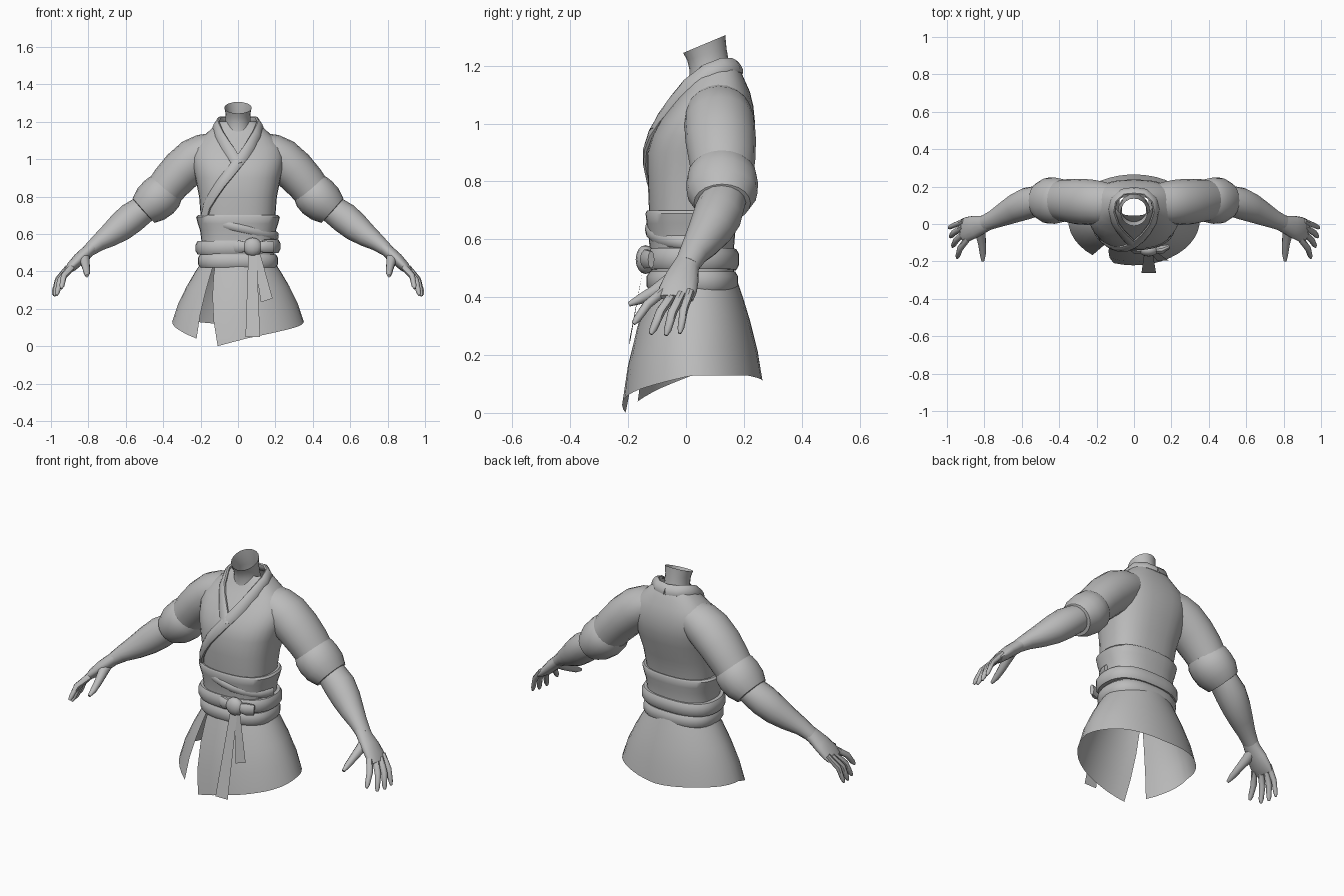
import bpy, bmesh, math
from mathutils import Vector

if "Cube" in bpy.data.objects:
    bpy.data.objects.remove(bpy.data.objects["Cube"])

grey = bpy.data.materials.new("plain grey")
grey.diffuse_color = (0.5, 0.5, 0.5, 1)
grey.use_nodes = True
grey.node_tree.nodes["Principled BSDF"].inputs["Base Color"].default_value = grey.diffuse_color


def finish(name, bm, angle=45):
    bmesh.ops.recalc_face_normals(bm, faces=bm.faces)
    me = bpy.data.meshes.new(name)
    bm.to_mesh(me)
    bm.free()
    me.materials.append(grey)
    me.shade_smooth()
    me.set_sharp_from_angle(angle=math.radians(angle))
    ob = bpy.data.objects.new(name, me)
    bpy.context.collection.objects.link(ob)
    return ob


def skin(name, rings, closed=True, caps=False, angle=45):
    """Bridge rows of points into a surface."""
    bm = bmesh.new()
    rows = [[bm.verts.new(p) for p in r] for r in rings]
    n = len(rows[0])
    for a, b in zip(rows, rows[1:]):
        for i in range(n if closed else n - 1):
            j = (i + 1) % n
            bm.faces.new((a[i], a[j], b[j], b[i]))
    if caps:
        bm.faces.new(rows[0])
        bm.faces.new(rows[-1])
    return finish(name, bm, angle)


def tube(name, pts, radii, n=16, ref=None, caps=True):
    """Loft ellipses along a path; radii are (along ref, across ref)."""
    pts = [Vector(p) for p in pts]
    rings = []
    for i, (p, (a, b)) in enumerate(zip(pts, radii)):
        d = (pts[min(i + 1, len(pts) - 1)] - pts[max(i - 1, 0)]).normalized()
        u = Vector(ref(p) if ref else (0, 1, 0))
        u = (u - d * u.dot(d)).normalized()
        v = d.cross(u)
        ts = [2 * math.pi * k / n for k in range(n)]
        rings.append([p + u * a * math.cos(t) + v * b * math.sin(t) for t in ts])
    return skin(name, rings, caps=caps)


def spow(c, e):
    return math.copysign(abs(c) ** e, c)


def body(name, rows, n=32, e=0.8, tilt=0.0):
    """Stack of rounded cross-sections: (z, half width, centre y, half depth)."""
    rings = []
    for z, rx, cy, ry in rows:
        ring = []
        for k in range(n):
            t = 2 * math.pi * k / n
            x, y = rx * spow(math.cos(t), e), cy + ry * spow(math.sin(t), e)
            ring.append((x, y, z + tilt * x))
        rings.append(ring)
    return skin(name, rings)


def lerp_table(tab, q):
    for a, b in zip(tab, tab[1:]):
        if q <= b[0]:
            f = max(0, (q - a[0]) / (b[0] - a[0]))
            return [m + (k - m) * f for m, k in zip(a[1:], b[1:])]
    return list(tab[-1][1:])


# Jacket torso
torso = [(.45, .185, .025, .135), (.58, .185, .02, .138), (.70, .2, .02, .148),
         (.80, .208, .03, .162), (.90, .228, .045, .178), (.96, .243, .06, .175),
         (1.01, .25, .075, .163), (1.06, .24, .09, .143), (1.11, .2, .103, .118),
         (1.15, .155, .108, .095), (1.18, .125, .11, .08), (1.2, .1, .11, .065)]
body("jacket_torso", torso)


def chest(x, z, lift=0.006):
    rx, cy, ry = lerp_table(torso, z)
    return (x, cy - ry * max(0, 1 - abs(x / rx) ** 2.5) ** 0.4 - lift, z)


# Neck, open at the top
n = 20
neck = []
for z, rx, cy, ry, slope in [(1.06, .085, .075, .085, 0), (1.14, .075, .085, .075, .1),
                             (1.2, .066, .08, .068, .2), (1.24, .066, .072, .068, .3),
                             (1.275, .073, .063, .073, .42)]:
    neck.append([(rx * math.cos(2 * math.pi * k / n), cy + ry * math.sin(2 * math.pi * k / n),
                  z + slope * ry * math.sin(2 * math.pi * k / n)) for k in range(n)])
skin("neck", neck, closed=True)

# Collar bands wrapping from the nape across the chest
nape = [(0, .178, 1.195), (.06, .17, 1.2), (.105, .13, 1.2), (.118, .075, 1.18)]


def outward(p):
    return (p.x, p.y - .09, .06)


for name, s, front in [
        ("collar_under", -1, [(-.1, 1.13), (-.07, 1.08), (-.035, 1.03), (.0, .97)]),
        ("collar_over", 1, [(.1, 1.13), (.065, 1.07), (.03, 1.02), (-.01, .97), (-.05, .92),
                            (-.09, .87), (-.13, .81), (-.165, .75), (-.18, .69)])]:
    path = [(s * x, y, z) for x, y, z in nape] + [chest(x, z) for x, z in front]
    tube(name, path, [(.014, .03)] * len(path), 10, outward)

# Waist sash and two belts
body("waist_sash", [(.47, .195, .022, .145), (.56, .195, .02, .145), (.62, .203, .02, .15),
                    (.655, .215, .02, .156), (.69, .224, .02, .16), (.7, .215, .02, .155),
                    (.695, .19, .02, .135)])
fold = [(math.sin(a) * .208, .02 - math.cos(a) * .152, .635 - .045 * math.sin(a))
        for a in [math.radians(d) for d in range(-90, 91, 15)]]
tube("sash_fold", fold, [(.01, .022)] * len(fold), 8, lambda p: (p.x, p.y - .02, 0))
for name, zc, rx, ry, h in [("upper_belt", .53, .226, .162, .036),
                            ("lower_belt", .455, .214, .158, .034)]:
    body(name, [(zc - h, rx - .035, .022, ry - .035), (zc - h, rx - .01, .022, ry - .01),
                (zc - h * .5, rx, .022, ry), (zc + h * .5, rx, .022, ry),
                (zc + h, rx - .01, .022, ry - .01), (zc + h, rx - .035, .022, ry - .035)],
         tilt=.02 if zc > .5 else 0)

# Belt knot
bm = bmesh.new()
bmesh.ops.create_uvsphere(bm, u_segments=12, v_segments=8, radius=1)
for v in bm.verts:
    v.co = Vector((.078 + .052 * v.co.x, -.14 + .034 * v.co.y, .53 + .05 * v.co.z))
finish("belt_knot", bm)
for s in (-1, 1):
    tube("knot_loop", [(.078 + s * .03, -.14, .53), (.078 + s * .07, -.138, .532),
                       (.078 + s * .11, -.12, .53)], [(.018, .026), (.022, .034), (.012, .03)], 10)

# Hanging belt ends
for name, top, bottom in [
        ("long_belt_end", (.055, .1, -.152, .49), (.04, .118, -.262, .05)),
        ("short_belt_end", (.085, .12, -.15, .49), (.122, .185, -.195, .235))]:
    rows = []
    for i in range(5):
        x0, x1, y, z = [a + (b - a) * i / 4 for a, b in zip(top, bottom)]
        rows.append([(x0, y, z), (x1, y, z + (.02 * i / 4 if "short" in name else 0))])
    skin(name, rows, closed=False)

# Wrapped skirt with a slit at the front
hem = [(-18, 0.0), (10, .045), (40, .08), (90, .13), (140, .13), (180, .11),
       (220, .13), (270, .13), (300, .08), (321, .04)]
rows = []
for f, grow in [(0, 0), (.15, .2), (.4, .5), (.7, .8), (1, 1)]:
    row = []
    for k in range(41):
        q = k / 40
        a0, a1 = -38 + 358 * q, -18 + 339 * q
        a = math.radians(a0 + (a1 - a0) * f)
        z = .45 + (lerp_table(hem, a1)[0] - .45) * f
        rx, ry, cy = .195 + .157 * grow, .15 + .093 * grow, .03 - .008 * grow
        row.append((rx * math.sin(a), cy - ry * math.cos(a), z))
    rows.append(row)
skin("skirt", rows, closed=False)

# Arms
for s, side in ((1, "left"), (-1, "right")):
    def limb(name, pts, radii, n=16):
        tube(side + "_" + name, [(s * x, y, z) for x, y, z in pts], radii, n)

    limb("sleeve", [(.11, .11, 1.06), (.17, .112, 1.035), (.23, .116, 1.0), (.30, .12, .94),
                    (.36, .125, .875), (.41, .127, .81)],
         [(.1, .085), (.115, .105), (.122, .115), (.122, .113), (.115, .107), (.105, .1)], 20)
    limb("cuff", [(.375, .125, .845), (.395, .125, .825), (.425, .125, .795), (.465, .125, .76),
                  (.505, .125, .725), (.508, .125, .722)],
         [(.1, .1), (.118, .112), (.124, .116), (.122, .11), (.098, .088), (.07, .065)], 20)
    limb("forearm", [(.44, .13, .775), (.50, .128, .735), (.57, .11, .685), (.63, .085, .635),
                     (.69, .055, .59), (.75, .025, .55), (.80, .003, .51)],
         [(.07, .065), (.08, .075), (.085, .083), (.077, .077), (.064, .062), (.05, .045), (.044, .034)])
    limb("palm", [(.77, .015, .535), (.81, -.003, .5), (.85, -.015, .465), (.89, -.028, .425),
                  (.92, -.034, .395)],
         [(.044, .034), (.048, .034), (.06, .033), (.066, .028), (.06, .016)])
    # Fingers: root, bend and tip
    for name, root, tip, r in [
            ("index_finger", (.89, -.078, .42), (.945, -.182, .308), .0165),
            ("middle_finger", (.905, -.045, .41), (.97, -.122, .272), .0165),
            ("ring_finger", (.915, -.015, .41), (.982, -.07, .268), .0165),
            ("small_finger", (.91, .015, .42), (.99, -.022, .275), .0145)]:
        a, b = Vector(root), Vector(tip)
        mid = a.lerp(b, .5) + Vector((.014, -.004, .01))
        limb(name, [a, mid, a.lerp(b, .88) + Vector((.003, 0, .002)), b],
             [(r, r * 1.1), (r, r), (r * .8, r * .8), (r * .4, r * .4)], 8)
    limb("thumb", [(.82, -.005, .49), (.82, -.055, .455), (.812, -.11, .42), (.808, -.16, .392),
                   (.808, -.198, .375)],
         [(.03, .03), (.028, .027), (.021, .021), (.017, .017), (.008, .008)], 10)
